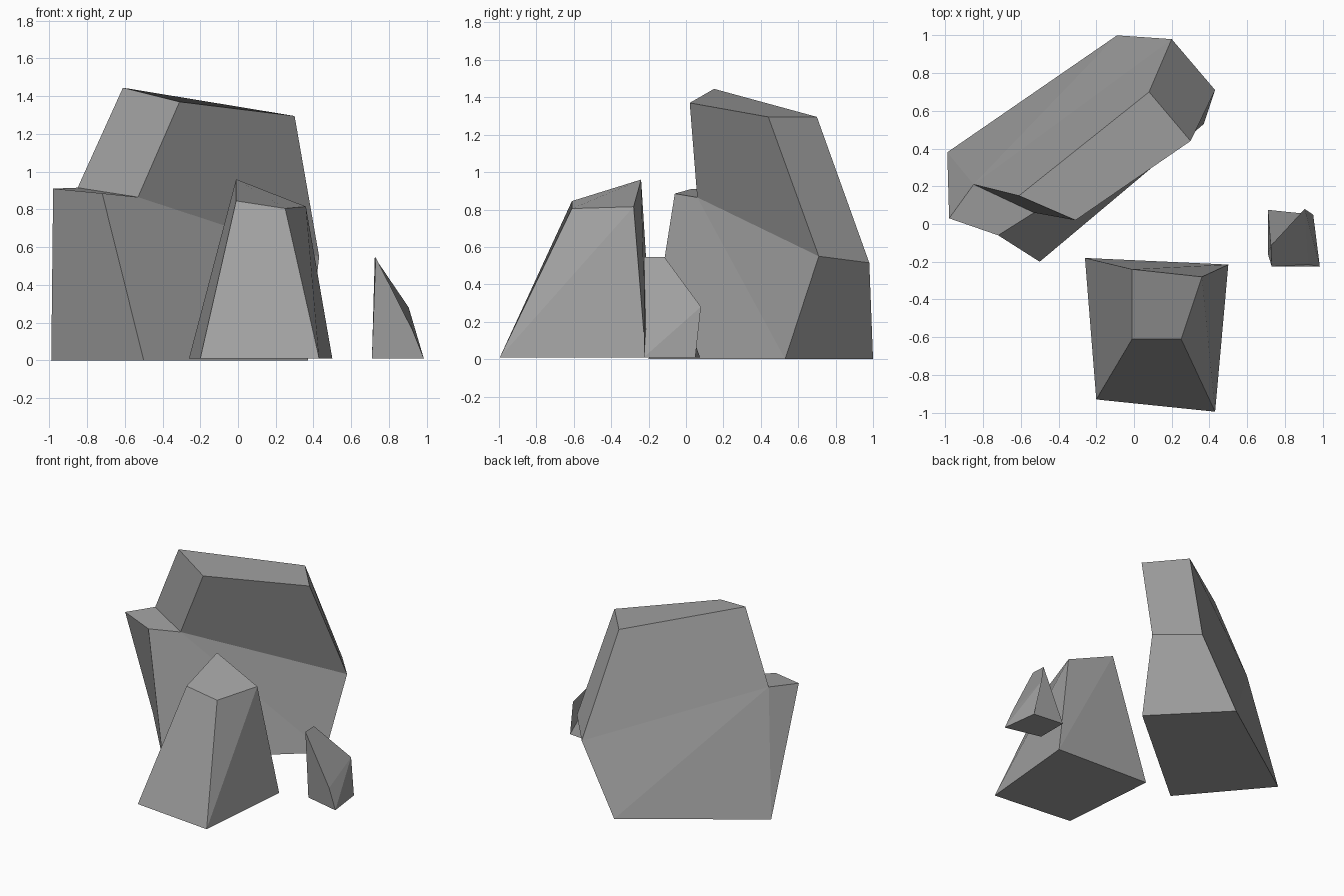
import bpy
import bmesh

default_cube = bpy.data.objects.get("Cube")
if default_cube:
    bpy.data.objects.remove(default_cube, do_unlink=True)


def make_material(name, grey):
    material = bpy.data.materials.new(name)
    material.use_nodes = True
    colour = (grey, grey, grey, 1)
    material.diffuse_color = colour
    shader = next(n for n in material.node_tree.nodes if n.type == "BSDF_PRINCIPLED")
    shader.inputs["Base Color"].default_value = colour
    shader.inputs["Roughness"].default_value = 0.9
    return material


stone_grey = make_material("stone_grey", 0.35)


def make_rock(name, corners, facets):
    """Chisel a flat-faced rock: each facet is a word spelling its corners."""
    bm = bmesh.new()
    verts = {letter: bm.verts.new(place) for letter, place in corners.items()}
    for facet in facets.split():
        bm.faces.new([verts[letter] for letter in facet])
    bmesh.ops.recalc_face_normals(bm, faces=bm.faces[:])
    mesh = bpy.data.meshes.new(name)
    bm.to_mesh(mesh)
    bm.free()
    mesh.materials.append(stone_grey)
    rock = bpy.data.objects.new(name, mesh)
    bpy.context.scene.collection.objects.link(rock)
    return rock


# Tall slab: base corners a-d, left ledge e-h, right shoulder i-j, crown k-n
slab_corners = dict(
    a=(-.99, .38, 0), b=(-.5, -.2, 0), c=(.37, .53, 0), d=(-.09, 1, 0),
    e=(-.98, .03, .91), f=(-.72, -.06, .885),
    g=(-.53, .06, .865), h=(-.85, .21, .915),
    i=(.43, .71, .55), j=(.2, .98, .515),
    k=(-.61, .15, 1.445), l=(-.31, .02, 1.37),
    m=(.3, .44, 1.295), n=(.08, .7, 1.295),
)
slab_base = "dcba "
slab_ledge = "abfe efgh "
slab_front = "bcgf cig giml "
slab_back = "aeh ahd dhj hknj "
slab_ends = "cdji ijnm hglk "
slab_crown = "klmn"
make_rock("tall_slab_rock", slab_corners,
          slab_base + slab_ledge + slab_front + slab_back + slab_ends + slab_crown)

# Tapered blocks share one layout: base a-d and crown e-h,
# both running back left, back right, front right, front left
block_base_and_crown = "dcba efgh "
block_back = "abe bfe "
block_sides = "bcf cgf dahe ".replace("dahe", "daeh")
block_front = "cdhg"
block_facets = block_base_and_crown + block_back + block_sides + block_front

# Medium rock at the front
make_rock("front_rock", dict(
    a=(-.26, -.18, .01), b=(.5, -.215, .01),
    c=(.43, -.995, .01), d=(-.2, -.93, .01),
    e=(-.01, -.24, .96), f=(.36, -.28, .815),
    g=(.25, -.61, .805), h=(-.01, -.61, .845),
), block_facets)

# Small pointed rock at the side
make_rock("small_side_rock", dict(
    a=(.71, .075, .01), b=(.95, .05, .01),
    c=(.985, -.225, .01), d=(.71, -.16, .01),
    e=(.725, -.115, .545), f=(.905, .08, .28),
    g=(.925, -.215, .16), h=(.73, -.225, .545),
), block_facets)
